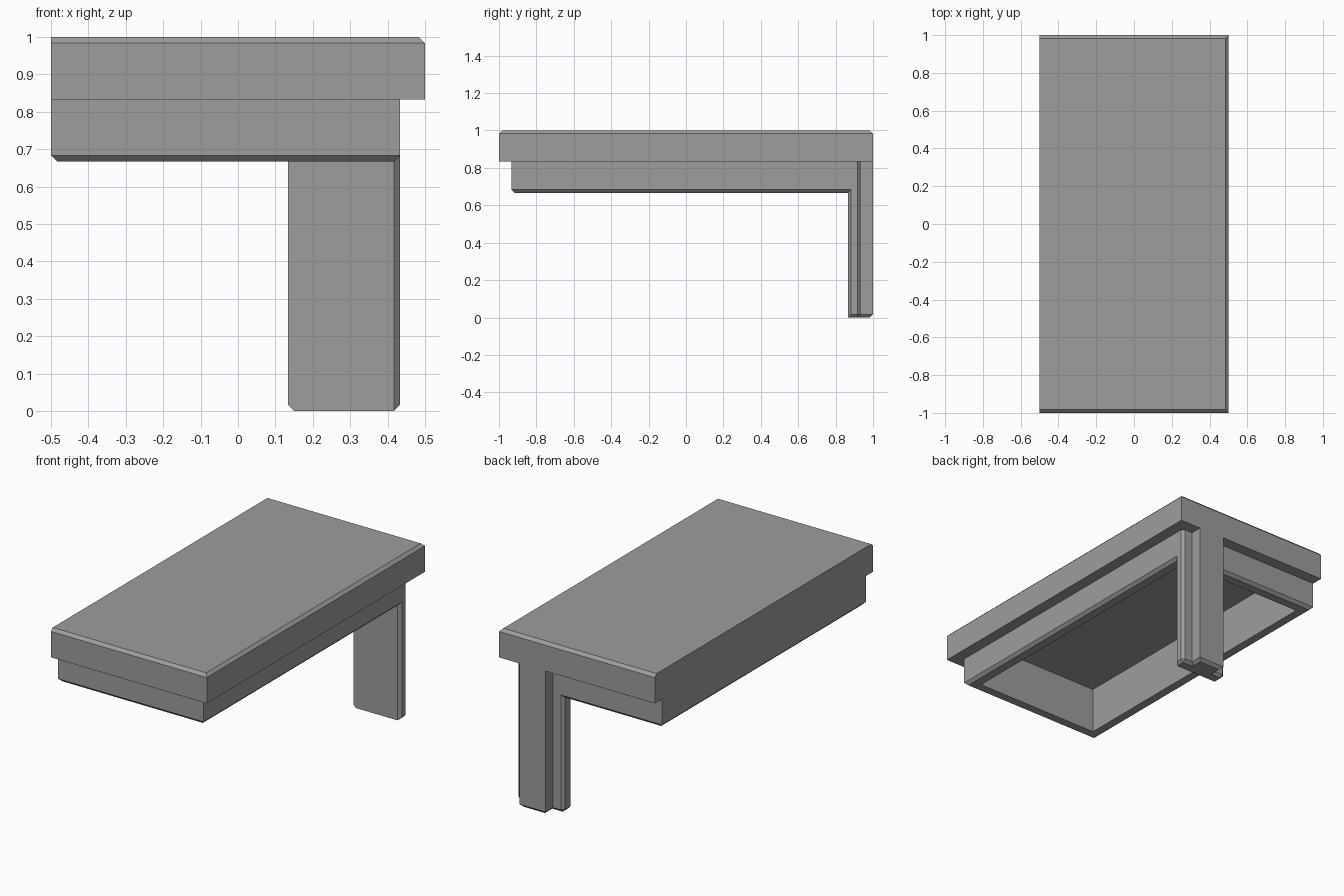
import bpy, bmesh
from mathutils import Vector

if "Cube" in bpy.data.objects:
    bpy.data.objects.remove(bpy.data.objects["Cube"])

U = 1 / 15      # wall thickness and step size
C = 1 / 60      # chamfer width

grey = bpy.data.materials.new("plain_grey")
grey.diffuse_color = (0.34, 0.34, 0.34, 1)
grey.use_nodes = True
grey.node_tree.nodes["Principled BSDF"].inputs["Base Color"].default_value = grey.diffuse_color


def box(name, lo, hi, chamfered=()):
    """Box from lo to hi; chamfered lists edges as side pairs such as '+x+z'."""
    lo, hi = Vector(lo), Vector(hi)
    bm = bmesh.new()
    bmesh.ops.create_cube(bm, size=1)
    for v in bm.verts:
        v.co = [lo[i] if v.co[i] < 0 else hi[i] for i in range(3)]

    def on_side(edge, side):
        axis = "xyz".index(side[1])
        limit = hi[axis] if side[0] == "+" else lo[axis]
        return all(abs(v.co[axis] - limit) < 1e-5 for v in edge.verts)

    edges = [e for e in bm.edges
             if any(on_side(e, p[:2]) and on_side(e, p[2:]) for p in chamfered)]
    if edges:
        bmesh.ops.bevel(bm, geom=edges, offset=C, segments=1, affect='EDGES')
    bmesh.ops.recalc_face_normals(bm, faces=bm.faces)
    mesh = bpy.data.meshes.new(name)
    bm.to_mesh(mesh)
    bm.free()
    mesh.materials.append(grey)
    obj = bpy.data.objects.new(name, mesh)
    bpy.context.collection.objects.link(obj)
    return obj


# Top slab, square along its left edge where it meets a neighbour
top = box("table_top", (-0.5, -1, 12.5 * U), (0.5, 1, 1),
          ("+x+z", "-y+z", "+y+z"))

# Apron below the slab, flush on the left
apron = box("apron", (-0.5, -14 * U, 10 * U), (6.5 * U, 14 * U, 12.5 * U),
            ("+x-z", "-x-z", "-y-z", "+y-z", "+x+y"))

# Hollow underside through the apron and into the slab
cavity = box("cavity_cutter", (-6.5 * U, -13 * U, 0.5), (5.5 * U, 13 * U, 14 * U))
cavity.hide_render = True
cavity.hide_viewport = True
for part in (top, apron):
    cut = part.modifiers.new("hollow", 'BOOLEAN')
    cut.operation = 'DIFFERENCE'
    cut.solver = 'EXACT'
    cut.object = cavity

# Back leg: wide plate plus a rib behind it that runs up to the slab
box("leg_plate", (2 * U, 13 * U, 0), (6.5 * U, 14 * U, 10 * U + C),
    ("+x-y", "+x+y", "-x+y", "+x-z", "-x-z", "+y-z"))
box("leg_rib", (3 * U, 13.4 * U, 0), (5.5 * U, 1, 12.5 * U),
    ("+x-z", "-x-z", "+y-z"))
